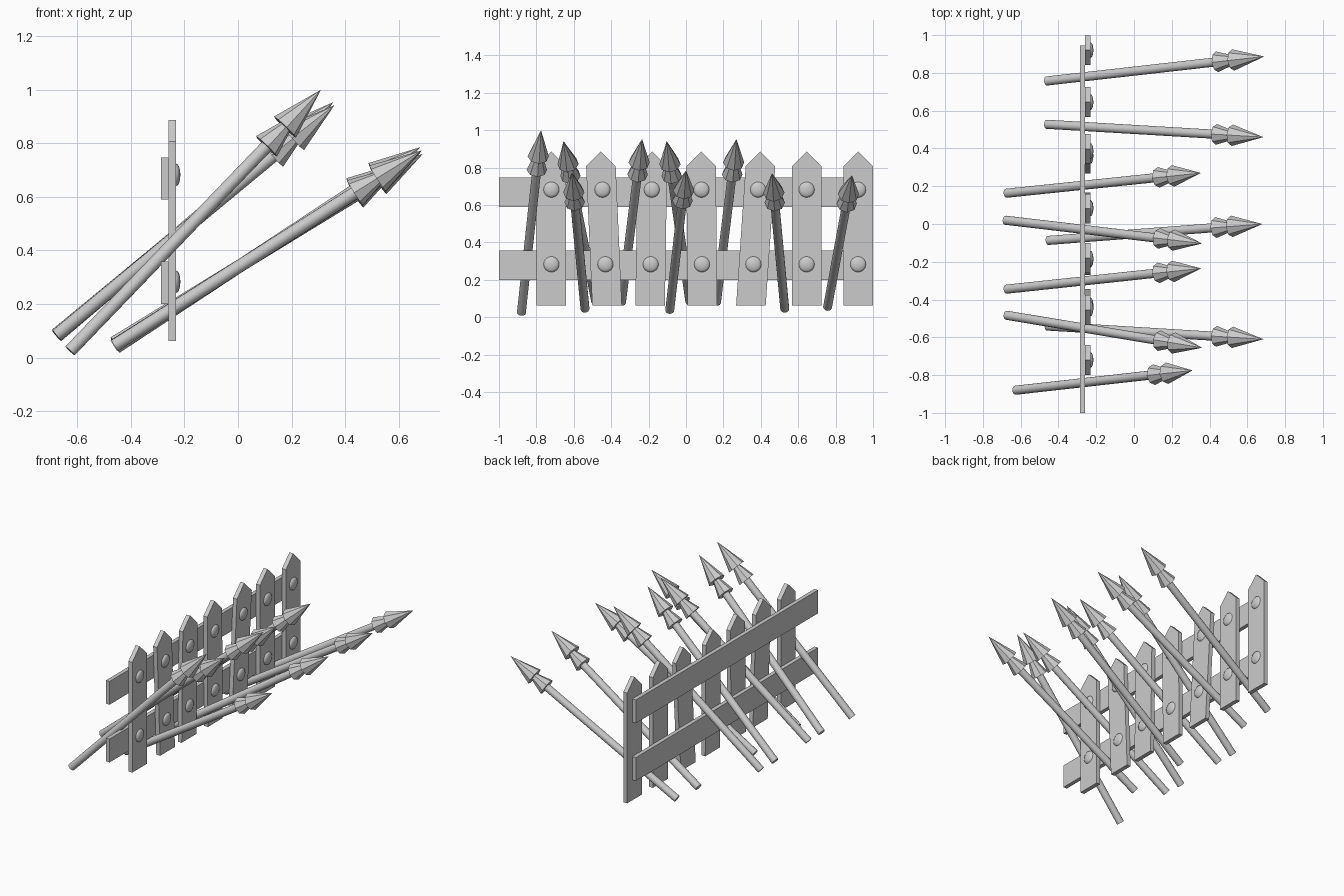
import bpy, bmesh
from math import pi
from mathutils import Vector, Matrix

if "Cube" in bpy.data.objects:
    bpy.data.objects.remove(bpy.data.objects["Cube"])

def make_object(name, bm, smooth=False):
    bmesh.ops.recalc_face_normals(bm, faces=bm.faces)
    mesh = bpy.data.meshes.new(name)
    bm.to_mesh(mesh)
    bm.free()
    obj = bpy.data.objects.new(name, mesh)
    bpy.context.collection.objects.link(obj)
    if smooth:
        bpy.context.view_layer.objects.active = obj
        obj.select_set(True)
        bpy.ops.object.shade_smooth_by_angle(angle=pi / 5)
        obj.select_set(False)
    return obj

def slab(name, outline, x0, x1):
    """Extrude a (y, z) outline from x0 to x1."""
    bm = bmesh.new()
    face = bm.faces.new([bm.verts.new((x0, y, z)) for y, z in outline])
    ext = bmesh.ops.extrude_face_region(bm, geom=[face])
    verts = [v for v in ext["geom"] if isinstance(v, bmesh.types.BMVert)]
    bmesh.ops.translate(bm, verts=verts, vec=(x1 - x0, 0, 0))
    return make_object(name, bm)

def add_cone(bm, base, top, r1, r2, sides):
    axis = top - base
    mat = Matrix.Translation((base + top) / 2) @ axis.to_track_quat('Z', 'Y').to_matrix().to_4x4()
    bmesh.ops.create_cone(bm, cap_ends=True, segments=sides, radius1=r1,
                          radius2=r2, depth=axis.length, matrix=mat)

# Horizontal rails
for name, z0, z1 in (("lower_rail", 0.20, 0.358), ("upper_rail", 0.59, 0.747)):
    slab(name, [(-1, z0), (0.945, z0), (0.945, z1), (-1, z1)], -0.287, -0.26)

# Pointed pickets (bottom centre y, top centre y) with two domed nails each
BOT, SHOULDER, APEX, HALF = 0.062, 0.807, 0.886, 0.079
pickets = [(-0.72, -0.72), (-0.422, -0.455), (-0.192, -0.18), (0.087, 0.081),
           (0.347, 0.398), (0.645, 0.645), (0.92, 0.92)]
for i, (yb, yt) in enumerate(pickets, 1):
    slab(f"picket_{i}", [(yb - HALF, BOT), (yb + HALF, BOT), (yt + HALF, SHOULDER),
                         (yt, APEX), (yt - HALF, SHOULDER)], -0.26, -0.231)
    bm = bmesh.new()
    for z in (0.283, 0.682):
        y = yb + (yt - yb) * (z - BOT) / (APEX - BOT)
        mat = Matrix.Translation((-0.231, y, z)) @ Matrix.Diagonal((0.016, 0.042, 0.042, 1)) \
            @ Matrix.Rotation(pi / 2, 4, 'Y')
        bmesh.ops.create_uvsphere(bm, u_segments=16, v_segments=8, radius=1, matrix=mat)
    make_object(f"nails_{i}", bm, smooth=True)

# Spears: base point and tip point of each
spears = [
    ((-0.463, 0.757, 0.055), (0.69, 0.887, 0.76)),
    ((-0.463, 0.528, 0.045), (0.685, 0.46, 0.77)),
    ((-0.675, 0.163, 0.08), (0.355, 0.27, 0.953)),
    ((-0.68, 0.02, 0.085), (0.36, -0.103, 0.942)),
    ((-0.455, -0.087, 0.038), (0.68, 0.0, 0.785)),
    ((-0.675, -0.345, 0.08), (0.355, -0.235, 0.953)),
    ((-0.675, -0.483, 0.085), (0.36, -0.655, 0.942)),
    ((-0.46, -0.54, 0.045), (0.685, -0.61, 0.773)),
    ((-0.627, -0.88, 0.025), (0.31, -0.775, 1.0)),
]
for i, (base, tip) in enumerate(spears, 1):
    base, tip = Vector(base), Vector(tip)
    d = (tip - base).normalized()
    # Round shaft
    bm = bmesh.new()
    add_cone(bm, base, tip - d * 0.15, 0.024, 0.024, 16)
    make_object(f"spear_shaft_{i}", bm, smooth=True)
    # Faceted double head
    bm = bmesh.new()
    add_cone(bm, tip - d * 0.195, tip, 0.057, 0, 8)
    add_cone(bm, tip - d * 0.295, tip - d * 0.11, 0.055, 0, 8)
    make_object(f"spear_head_{i}", bm)
